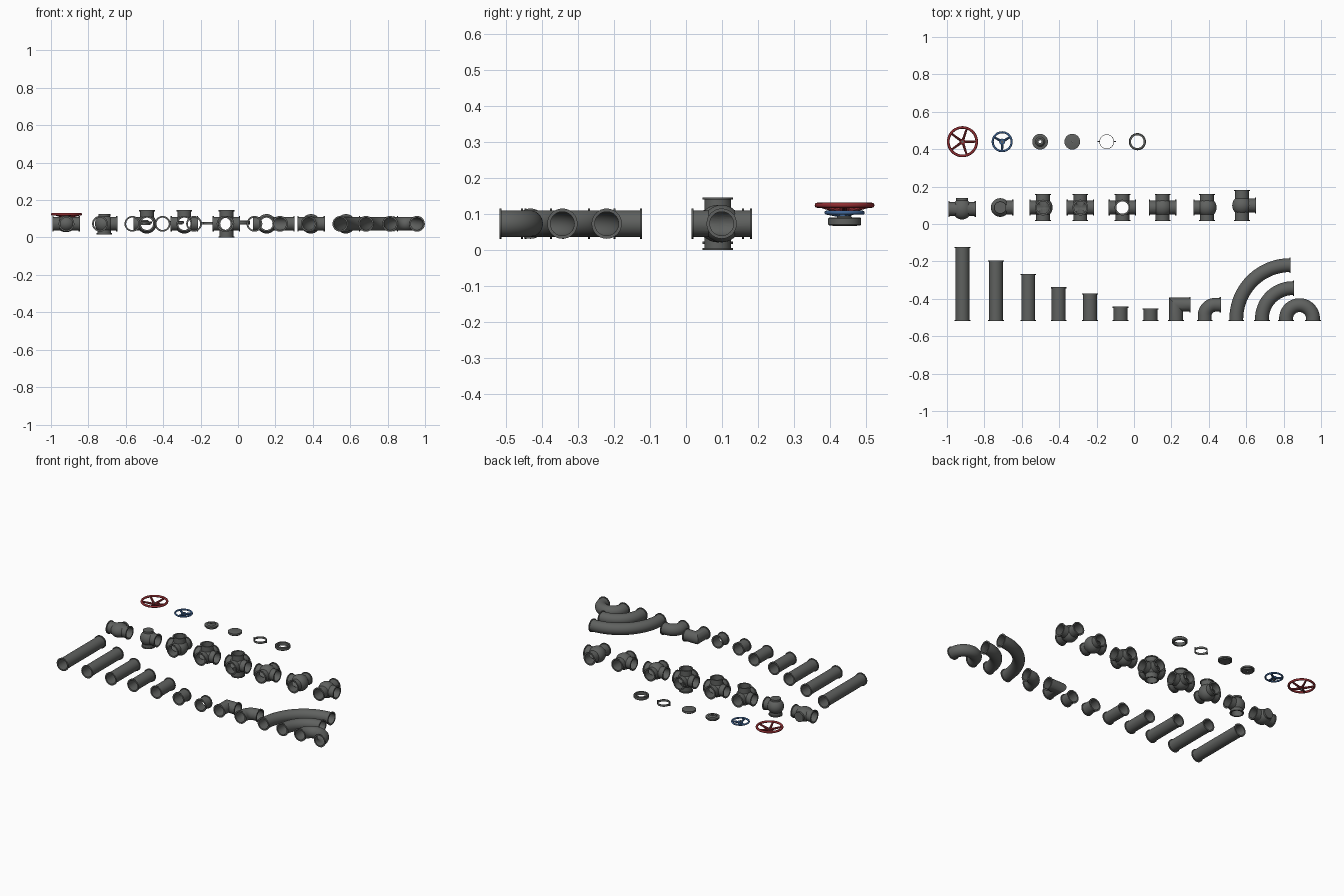
import bpy, bmesh, math
from mathutils import Vector, Matrix

if "Cube" in bpy.data.objects:
    bpy.data.objects.remove(bpy.data.objects["Cube"])

R, RF, RI, FL, ZC, N = 0.037, 0.042, 0.033, 0.006, 0.073, 32
Y0 = -0.518


def material(name, rgb):
    m = bpy.data.materials.new(name)
    m.diffuse_color = (*rgb, 1)
    m.use_nodes = True
    m.node_tree.nodes["Principled BSDF"].inputs["Base Color"].default_value = m.diffuse_color
    return m


GREY = material("dark grey iron", (0.115, 0.12, 0.115))
RED = material("red paint", (0.27, 0.025, 0.03))
BLUE = material("blue paint", (0.05, 0.13, 0.30))


def finish(name, bm, mat, loc=(0, 0, 0)):
    bmesh.ops.recalc_face_normals(bm, faces=bm.faces)
    me = bpy.data.meshes.new(name)
    bm.to_mesh(me)
    bm.free()
    me.materials.append(mat)
    ob = bpy.data.objects.new(name, me)
    ob.location = loc
    bpy.context.collection.objects.link(ob)
    smooth(ob)
    return ob


def smooth(ob):
    bpy.ops.object.select_all(action='DESELECT')
    ob.select_set(True)
    bpy.context.view_layer.objects.active = ob
    bpy.ops.object.shade_smooth_by_angle(angle=math.radians(35))


def bridge_loop(bm, rings):
    """Skin a closed cycle of vertex rings."""
    for a, b in zip(rings, rings[1:] + rings[:1]):
        n = len(a)
        for i in range(n):
            bm.faces.new((a[i], a[(i + 1) % n], b[(i + 1) % n], b[i]))


def lathe(bm, profile, n=N, z=0.0):
    """Closed (radius, z) profile turned about the z axis."""
    bridge_loop(bm, [[bm.verts.new((r * math.cos(2 * math.pi * i / n),
                                    r * math.sin(2 * math.pi * i / n), h + z))
                      for i in range(n)] for r, h in profile])


def pipe(name, path):
    """Hollow flanged pipe along a flat path of (x, y, heading, side stretch)."""
    (xa, ya, ha, _), (xb, yb, hb, _) = path[0], path[-1]
    a2 = (xa + FL * math.cos(ha), ya + FL * math.sin(ha), ha, 1)
    b2 = (xb - FL * math.cos(hb), yb - FL * math.sin(hb), hb, 1)
    mid = path[1:-1]
    seq = [(path[0], RF), (a2, RF), (a2, R)] + [(p, R) for p in mid]
    seq += [(b2, R), (b2, RF), (path[-1], RF)]
    seq += [(p, RI) for p in reversed(path)]
    bm = bmesh.new()
    rings = []
    for (x, y, h, s), r in seq:
        ring = []
        for i in range(N):
            t = 2 * math.pi * i / N
            u = r * s * math.cos(t)
            ring.append(bm.verts.new((x - u * math.sin(h), y + u * math.cos(h),
                                      ZC + r * math.sin(t))))
        rings.append(ring)
    bridge_loop(bm, rings)
    return finish(name, bm, GREY)


def bend(x, y, rad, sweep, lead=0.0, tail=0.0, steps=20):
    """Path going +y, turning right about a centre at (x + rad, y + lead)."""
    up = math.pi / 2
    p = [(x, y, up, 1)] if lead else []
    for i in range(steps + 1):
        a = sweep * i / steps
        p.append((x + rad - rad * math.cos(a), y + lead + rad * math.sin(a), up - a, 1))
    if tail:
        px, py, h, _ = p[-1]
        p.append((px + tail * math.cos(h), py + tail * math.sin(h), h, 1))
    return p


def rod(bm, d, a, b, r):
    """Cylinder along direction d from distance a to b."""
    d = Vector(d)
    m = Matrix.Translation(d * (a + b) / 2) @ d.to_track_quat('Z', 'Y').to_matrix().to_4x4()
    bmesh.ops.create_cone(bm, cap_ends=True, segments=N, radius1=r, radius2=r,
                          depth=b - a, matrix=m)


def fitting(name, loc, arms, ball=(0.052, 0.052, 0.052), bonnet=None):
    """Junction of hollow flanged arms (direction, length) around a ball."""
    outer, inner = bmesh.new(), bmesh.new()
    bmesh.ops.create_uvsphere(outer, u_segments=N, v_segments=16, radius=1,
                              matrix=Matrix.Diagonal((*ball, 1)))
    bmesh.ops.create_uvsphere(inner, u_segments=N, v_segments=16, radius=RI * 1.03)
    for d, length in arms:
        rod(outer, d, 0, length - 0.001, R)
        rod(outer, d, length - FL, length, RF)
        rod(inner, d, 0, length + 0.01, RI)
    if bonnet:
        d, length = bonnet
        rod(outer, d, 0, length - 0.001, 0.026)
        rod(outer, d, length - 0.012, length, 0.032)
    ob = finish(name, outer, GREY, loc)
    cut = finish(name + "_bore", inner, GREY, loc)
    cut.hide_render = True
    mod = ob.modifiers.new("bore", 'BOOLEAN')
    mod.operation, mod.object, mod.solver, mod.use_self = 'DIFFERENCE', cut, 'EXACT', True
    bpy.context.view_layer.objects.active = ob
    bpy.ops.object.modifier_move_to_index(modifier="bore", index=0)
    bpy.context.view_layer.update()
    me = bpy.data.meshes.new_from_object(
        ob.evaluated_get(bpy.context.evaluated_depsgraph_get()))
    ob.modifiers.clear()
    ob.data = me
    bpy.data.objects.remove(cut)
    smooth(ob)


# front row: straight pipes of falling length
UP = math.pi / 2
for i, (x, top) in enumerate([(-0.917, -0.122), (-0.738, -0.195), (-0.565, -0.266),
                              (-0.403, -0.338), (-0.235, -0.372), (-0.072, -0.442),
                              (0.088, -0.452)]):
    pipe(f"straight_pipe_{i + 1}", [(x, Y0, UP, 1), (x, top, UP, 1)])

# front row: mitred elbow, short elbow, sweeping bends, return bend
pipe("mitre_elbow", [(0.225, Y0, UP, 1), (0.225, -0.431, UP / 2, math.sqrt(2)),
                     (0.302, -0.431, 0, 1)])
pipe("short_elbow", bend(0.378, Y0, 0.058, UP, 0.028, 0.028))
pipe("large_bend", bend(0.547, Y0, 0.288, UP, 0.01, 0.002, 32))
pipe("medium_bend", bend(0.684, Y0, 0.165, UP, 0.01, 0.007, 24))
pipe("return_bend", bend(0.813, Y0, 0.072, math.pi, 0.012, 0.012, 32))

# middle row: valve bodies and junctions
PX, NX, PY, NY, PZ, NZ = ((1, 0, 0), (-1, 0, 0), (0, 1, 0), (0, -1, 0), (0, 0, 1), (0, 0, -1))
L, YM = 0.073, 0.088


def arms(*dirs):
    return [(d, L) for d in dirs]


fitting("straight_valve_body", (-0.919, 0.08, ZC), arms(PX, NX),
        (0.052, 0.056, 0.045), (PY, 0.058))
fitting("angle_valve_body", (-0.715, YM, ZC), [(PX, 0.07), (NZ, 0.056)],
        (0.05, 0.05, 0.048), (PZ, 0.052))
fitting("four_way_corner", (-0.487, YM, ZC), arms(PY, NY, NX, PZ))
fitting("five_way", (-0.287, YM, ZC), arms(PY, NY, NX, PX, PZ))
fitting("six_way", (-0.062, YM, ZC), arms(PY, NY, NX, PX, PZ, NZ))
fitting("flat_cross", (0.153, YM, ZC), arms(PY, NY, NX, PX))
fitting("tee", (0.39, YM, ZC), arms(PY, NY, NX))
fitting("long_tee", (0.577, 0.099, ZC), [(PY, 0.084), (NY, 0.084), (PX, 0.075)])

# back row: hand wheels
YB = 0.44


def wheel(name, x, z, radius, tube, spokes, start, mat, drop):
    bm = bmesh.new()
    lathe(bm, [(radius - tube + tube * math.cos(a), tube * math.sin(a))
               for a in (2 * math.pi * k / 12 for k in range(12))], 48)
    lathe(bm, [(0.0005, -drop - 0.006), (0.016, -drop - 0.006),
               (0.016, -drop + 0.006), (0.0005, -drop + 0.006)])
    for k in range(spokes):
        a = start + 2 * math.pi * k / spokes
        p = Vector((0.010 * math.cos(a), 0.010 * math.sin(a), -drop))
        q = Vector(((radius - tube) * math.cos(a), (radius - tube) * math.sin(a), 0))
        v = q - p
        m = Matrix.Translation((p + q) / 2) @ v.to_track_quat('Z', 'Y').to_matrix().to_4x4()
        bmesh.ops.create_cone(bm, cap_ends=True, segments=10, radius1=0.0075,
                              radius2=0.0055, depth=v.length, matrix=m)
    finish(name, bm, mat, (x, YB, z))
    # stem nut
    bm = bmesh.new()
    lathe(bm, [(0.0005, -drop - 0.018), (0.007, -drop - 0.018), (0.007, -drop + 0.009),
               (0.0005, -drop + 0.009)], 6)
    finish(name + "_nut", bm, GREY, (x, YB, z))


wheel("red_hand_wheel", -0.917, 0.124, 0.083, 0.007, 5, 0.0, RED, 0.016)
wheel("blue_hand_wheel", -0.705, 0.1035, 0.056, 0.0055, 3, math.pi / 6, BLUE, 0.006)


# back row: caps, clamp and collar
def turned(name, x, profile):
    bm = bmesh.new()
    lathe(bm, profile)
    return finish(name, bm, GREY, (x, YB, 0))


turned("bonnet_cap", -0.502, [(0.008, 0.066), (0.034, 0.066), (0.034, 0.074), (0.042, 0.074),
                              (0.042, 0.084), (0.026, 0.086), (0.018, 0.094), (0.008, 0.094)])
turned("blank_cap", -0.330, [(0.0005, 0.068), (0.034, 0.068), (0.034, 0.074), (0.042, 0.074),
                             (0.042, 0.086), (0.036, 0.088), (0.0005, 0.088)])
turned("pipe_clamp", -0.146, [(0.0365, 0.068), (0.039, 0.068), (0.039, 0.082), (0.0365, 0.082)])
for side in (-1, 1):
    bm = bmesh.new()
    bmesh.ops.create_cube(bm, size=1, matrix=Matrix.Diagonal((0.011, 0.005, 0.013, 1)))
    finish("clamp_ear", bm, GREY, (-0.146 + side * 0.0435, YB, 0.075))
turned("collar_ring", 0.018, [(0.034, 0.068), (0.043, 0.068), (0.046, 0.071), (0.046, 0.087),
                              (0.043, 0.090), (0.034, 0.090)])
